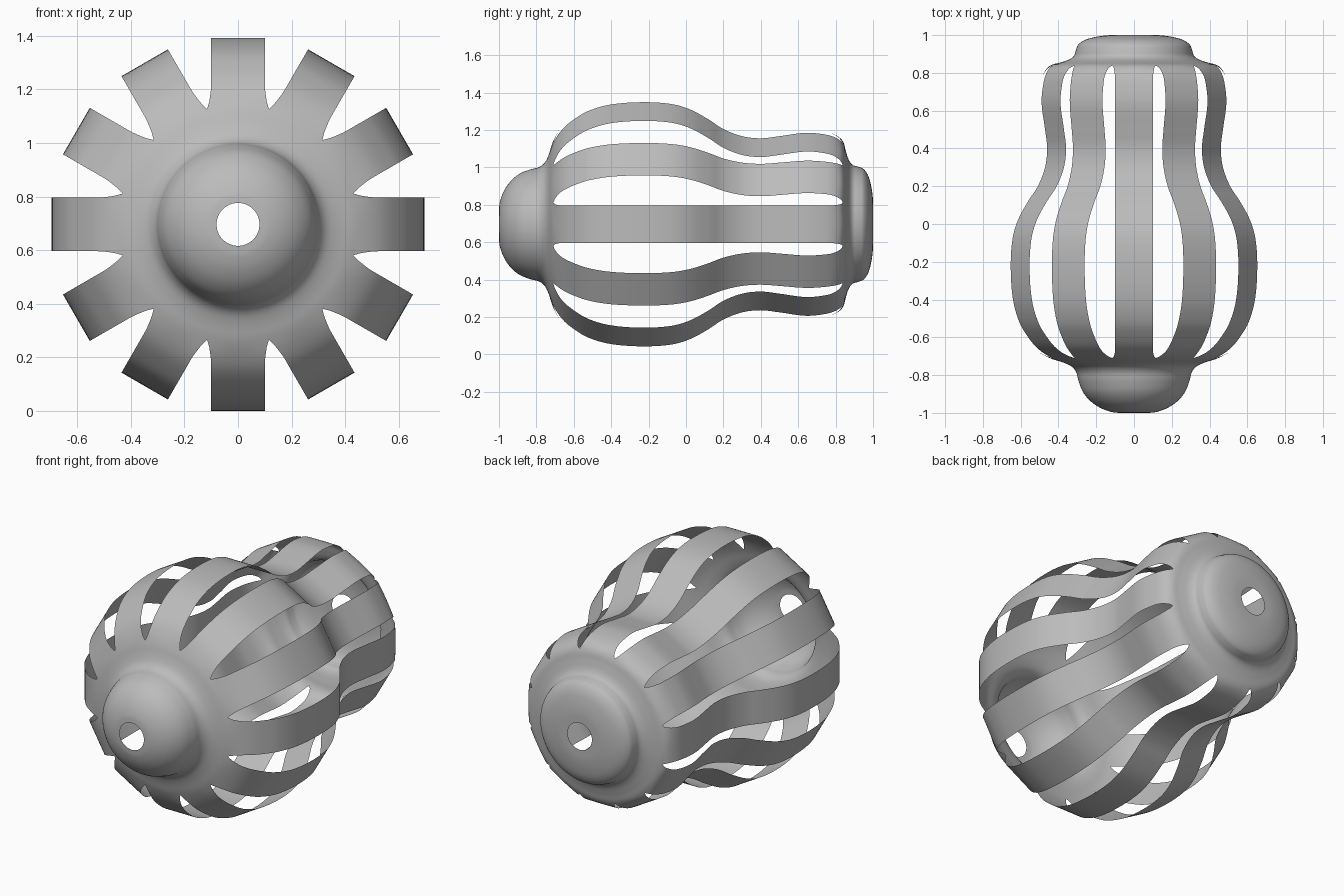
import bpy, bmesh, math
from mathutils import Vector, Matrix
from mathutils.geometry import interpolate_bezier

if "Cube" in bpy.data.objects:
    bpy.data.objects.remove(bpy.data.objects["Cube"])

RIBS = 12
HALF_SECTOR = math.pi / RIBS
HALF_WIDTH = 0.1
AXIS_HEIGHT = 0.696
COLUMNS = 6
STEPS = 5
TIP_LENGTH = 0.09

grey = bpy.data.materials.new("mid grey")
grey.use_nodes = True
colour = (0.5, 0.5, 0.5, 1)
grey.diffuse_color = colour
grey.node_tree.nodes["Principled BSDF"].inputs["Base Color"].default_value = colour

# Profiles as (position along axis, radius): front cap, open cage, back cap
front_cap = [(-1, .08), (-.995, .12), (-.975, .175), (-.94, .228), (-.89, .27),
             (-.83, .294), (-.785, .306), (-.755, .33), (-.735, .37), (-.71, .445)]
cage = [(-.66, .53), (-.6, .589), (-.52, .643), (-.4, .682), (-.23, .696), (-.08, .685),
        (.02, .652), (.12, .59), (.2, .53), (.3, .486), (.4, .473), (.5, .486),
        (.64, .507), (.74, .497), (.8, .477)]
back_cap = [(.838, .445), (.855, .39), (.87, .345), (.89, .318), (.92, .308),
            (.95, .295), (.975, .258), (.99, .205), (.999, .14), (1, .08)]


def smooth_path(points):
    """Smooth curve through all points, with STEPS spans between neighbours."""
    p = [Vector((y, r, 0)) for y, r in points]
    path = [p[0]]
    for i in range(len(p) - 1):
        a, b = p[i], p[i + 1]
        before, after = p[max(i - 1, 0)], p[min(i + 2, len(p) - 1)]
        span = (b - a).length
        ta = (b - before).normalized() * span / 3
        tb = (after - a).normalized() * span / 3
        path += interpolate_bezier(a, a + ta, b - tb, b, STEPS + 1)[1:]
    return path


path = smooth_path(front_cap + cage + back_cap)
first = (len(front_cap) - 1) * STEPS
last = (len(front_cap) + len(cage)) * STEPS
travel = [0]
for a, b in zip(path, path[1:]):
    travel.append(travel[-1] + (b - a).length)


def rib_blend(i):
    """0 on the closed caps, 1 on the flat ribs, rounded at the slot tips."""
    d = min(travel[i] - travel[first], travel[last] - travel[i])
    u = min(max(d / TIP_LENGTH, 0), 1)
    return math.sqrt(1 - (1 - u) ** 2)


# One sector: round on the caps, flat and of constant width on the rib
bm = bmesh.new()
rows = []
for i, (y, r, _) in enumerate(path):
    blend = rib_blend(i)
    row = []
    for c in range(COLUMNS + 1):
        t = 2 * c / COLUMNS - 1
        curved = Vector((r * math.sin(t * HALF_SECTOR), y, r * math.cos(t * HALF_SECTOR)))
        flat = Vector((t * HALF_WIDTH, y, r))
        row.append(bm.verts.new(curved.lerp(flat, blend)))
    rows.append(row)
for low, high in zip(rows, rows[1:]):
    for c in range(COLUMNS):
        bm.faces.new((low[c], low[c + 1], high[c + 1], high[c]))

# Repeat the sector around the axis and weld the caps
sector = bm.verts[:] + bm.edges[:] + bm.faces[:]
for k in range(1, RIBS):
    copy = bmesh.ops.duplicate(bm, geom=sector)["geom"]
    verts = [g for g in copy if isinstance(g, bmesh.types.BMVert)]
    bmesh.ops.rotate(bm, verts=verts, matrix=Matrix.Rotation(k * 2 * HALF_SECTOR, 3, "Y"))
bmesh.ops.remove_doubles(bm, verts=bm.verts[:], dist=0.0002)
bmesh.ops.translate(bm, verts=bm.verts[:], vec=(0, 0, AXIS_HEIGHT))

mesh = bpy.data.meshes.new("ribbed_shell")
bm.to_mesh(mesh)
bm.free()
mesh.materials.append(grey)
shell = bpy.data.objects.new("ribbed_shell", mesh)
bpy.context.collection.objects.link(shell)
bpy.context.view_layer.objects.active = shell
shell.select_set(True)
bpy.ops.object.shade_smooth_by_angle(angle=math.radians(40))
